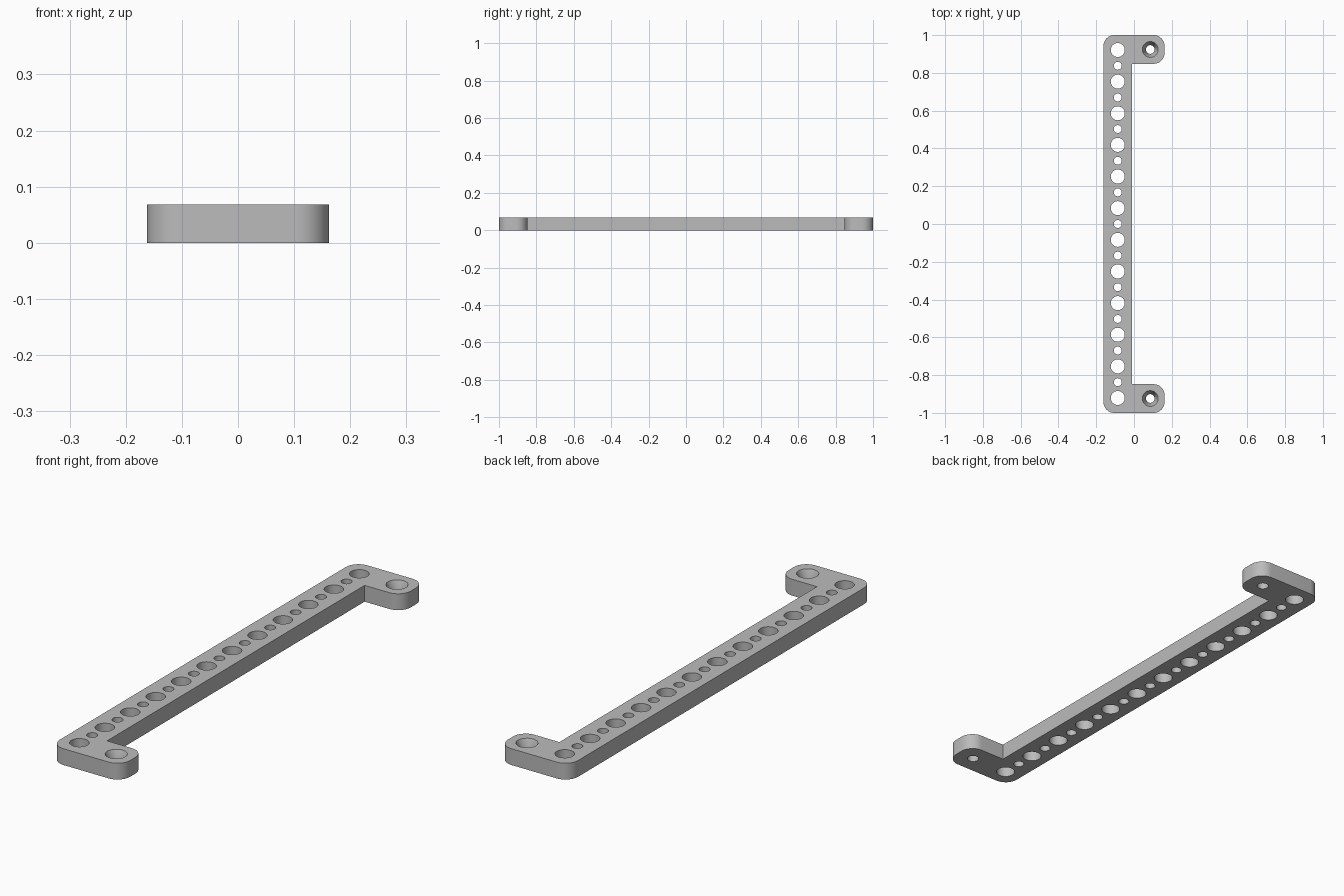
import bpy, bmesh
from math import cos, sin, pi, radians

old = bpy.data.objects.get("Cube")
if old:
    bpy.data.objects.remove(old, do_unlink=True)

HALF_W, HALF_L, HEIGHT = 0.162, 1.0, 0.068
ARM = 0.152                 # width of the bar and of the end tabs
ROUND = 0.058               # outer corner radius
PITCH = 0.1675              # spacing of the large holes
HOLE_X = -HALF_W + ARM / 2
TAB_X = HALF_W - ARM / 2
END_Y = HALF_L - ARM / 2


def arc(cx, cy, start, steps=12):
    """Quarter circle, counter-clockwise from the start angle in degrees."""
    return [(cx + ROUND * cos(a), cy + ROUND * sin(a))
            for a in (radians(start + 90 * i / steps) for i in range(steps + 1))]


def new_object(name, bm):
    bmesh.ops.recalc_face_normals(bm, faces=bm.faces[:])
    mesh = bpy.data.meshes.new(name)
    bm.to_mesh(mesh)
    bm.free()
    obj = bpy.data.objects.new(name, mesh)
    bpy.context.collection.objects.link(obj)
    return obj


def add_revolved(bm, x, y, profile, sides=40):
    """Closed solid of revolution from (radius, z) pairs."""
    rings = [[bm.verts.new((x + r * cos(2 * pi * i / sides),
                            y + r * sin(2 * pi * i / sides), z))
              for i in range(sides)] for r, z in profile]
    for low, high in zip(rings, rings[1:]):
        for i in range(sides):
            j = (i + 1) % sides
            bm.faces.new((low[i], low[j], high[j], high[i]))
    bm.faces.new(rings[0][::-1])
    bm.faces.new(rings[-1])


# Bracket outline: long bar with a rounded tab at each end
right, left = HALF_W - ROUND, -HALF_W + ROUND
top, inner_x, inner_y = HALF_L - ROUND, -HALF_W + ARM, HALF_L - ARM
outline = (arc(left, -top, 180) + arc(right, -top, 270)
           + arc(right, -inner_y - ROUND, 0)
           + [(inner_x, -inner_y), (inner_x, inner_y)]
           + arc(right, inner_y + ROUND, 270) + arc(right, top, 0)
           + arc(left, top, 90))
bm = bmesh.new()
base = bm.faces.new([bm.verts.new((x, y, 0)) for x, y in outline])
extruded = bmesh.ops.extrude_face_region(bm, geom=[base])["geom"]
bmesh.ops.translate(bm, vec=(0, 0, HEIGHT),
                    verts=[v for v in extruded if isinstance(v, bmesh.types.BMVert)])
bracket = new_object("mounting_bracket", bm)

# Cutters: alternating large and small through holes, countersunk tab holes
bm = bmesh.new()
for i in range(23):
    radius = 0.021 if i % 2 else 0.037
    add_revolved(bm, HOLE_X, (i - 11) * PITCH / 2,
                 [(radius, -0.02), (radius, HEIGHT + 0.02)])
for y in (-END_Y, END_Y):
    add_revolved(bm, TAB_X, y, [(0.023, -0.02), (0.023, 0.022),
                                (0.042, HEIGHT), (0.042, HEIGHT + 0.02)])
cutter = new_object("hole_cutter", bm)
cutter.hide_render = True

cut = bracket.modifiers.new("holes", "BOOLEAN")
cut.operation = "DIFFERENCE"
cut.solver = "EXACT"
cut.object = cutter
bpy.ops.object.select_all(action="DESELECT")
bpy.context.view_layer.objects.active = bracket
bracket.select_set(True)
bpy.ops.object.modifier_apply(modifier=cut.name)
bpy.data.objects.remove(cutter, do_unlink=True)

# Plain grey finish
grey = bpy.data.materials.new("plain_grey")
grey.use_nodes = True
colour = (0.5, 0.5, 0.5, 1)
grey.diffuse_color = colour
grey.node_tree.nodes["Principled BSDF"].inputs["Base Color"].default_value = colour
bracket.data.materials.clear()
bracket.data.materials.append(grey)
bpy.ops.object.shade_smooth_by_angle(angle=radians(30))
